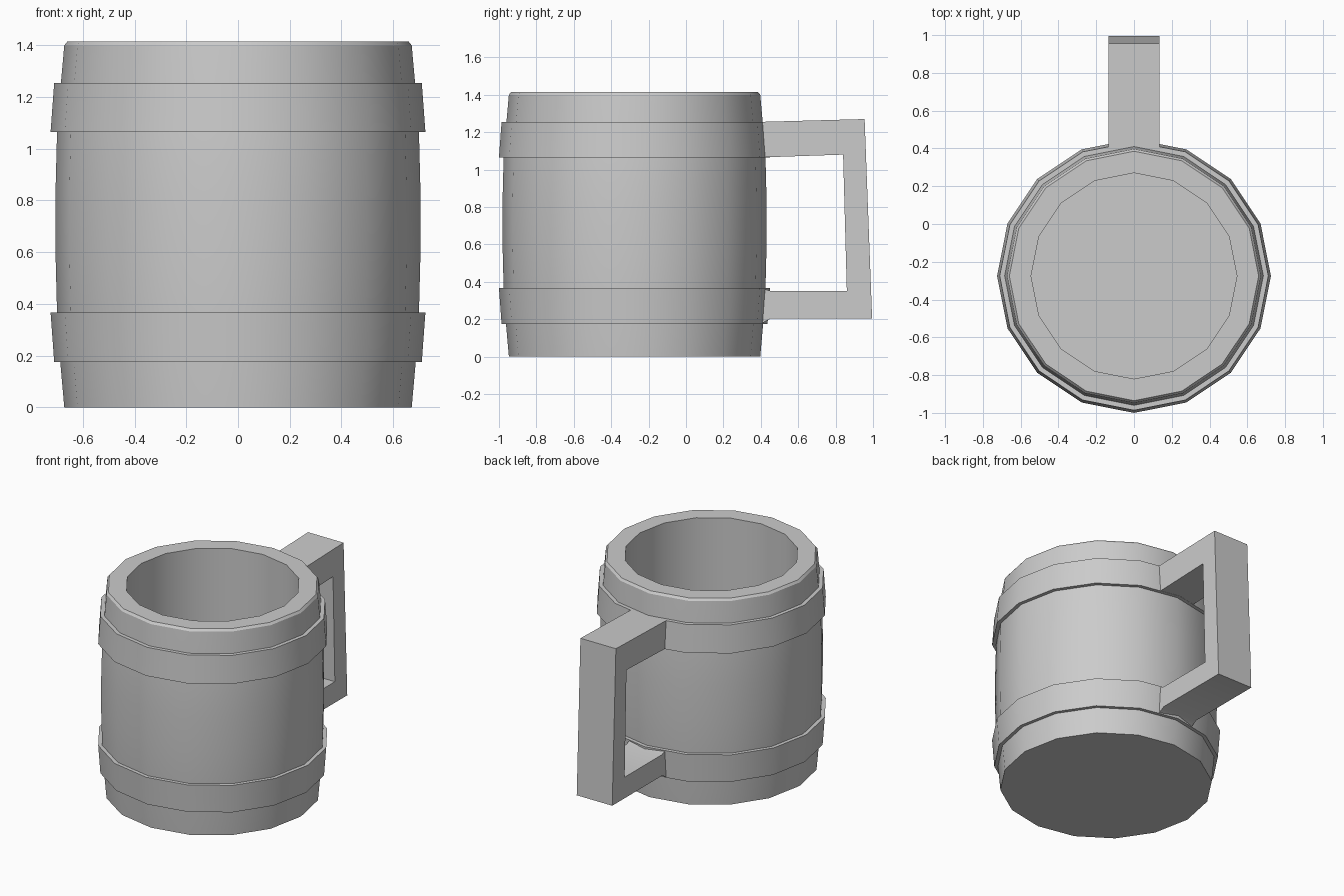
import bpy, bmesh, math

if "Cube" in bpy.data.objects:
    bpy.data.objects.remove(bpy.data.objects["Cube"])

SIDES = 16
CY = -0.275          # axis of the mug body
HALF_W = 0.135       # half width of the handle


def finish(bm, name):
    bmesh.ops.recalc_face_normals(bm, faces=bm.faces[:])
    mesh = bpy.data.meshes.new(name)
    bm.to_mesh(mesh)
    bm.free()
    ob = bpy.data.objects.new(name, mesh)
    bpy.context.collection.objects.link(ob)
    bpy.ops.object.select_all(action='DESELECT')
    ob.select_set(True)
    bpy.context.view_layer.objects.active = ob
    bpy.ops.object.shade_smooth_by_angle(angle=math.radians(30))
    return ob


def lathe(name, profile, closed):
    """Turn a (radius, z) profile; open profiles get a cap at both ends."""
    bm = bmesh.new()
    rings = []
    for r, z in profile:
        rings.append([bm.verts.new((r * math.cos(a), CY + r * math.sin(a), z))
                      for a in (2 * math.pi * i / SIDES for i in range(SIDES))])
    pairs = list(zip(rings, rings[1:]))
    if closed:
        pairs.append((rings[-1], rings[0]))
    else:
        bm.faces.new(rings[0])
        bm.faces.new(rings[-1])
    for lo, hi in pairs:
        for i in range(SIDES):
            j = (i + 1) % SIDES
            bm.faces.new((lo[i], lo[j], hi[j], hi[i]))
    return finish(bm, name)


# Barrel body, hollow, with a softened rim
lathe("mug_body", [
    (0.672, 0.0), (0.688, 0.18), (0.70, 0.365), (0.706, 0.60), (0.706, 0.83),
    (0.70, 1.065), (0.685, 1.255), (0.672, 1.40), (0.66, 1.415),
    (0.545, 1.415), (0.545, 0.12)], closed=False)

# Two hoops, each flaring toward the middle of the barrel
for name, z_wide, z_narrow in (("upper_hoop", 1.065, 1.255),
                               ("lower_hoop", 0.367, 0.175)):
    lathe(name, [(0.725, z_wide), (0.711, z_narrow),
                 (0.67, z_narrow), (0.68, z_wide)], closed=True)

# Square handle: a side outline (y, z) extruded across x
outer = [(0.40, 1.255), (0.955, 1.27), (0.995, 0.205), (0.455, 0.205), (0.40, 0.175)]
inner = [(0.40, 0.367), (0.455, 0.35), (0.86, 0.35), (0.84, 1.08), (0.40, 1.065)]
bm = bmesh.new()
face = bm.faces.new([bm.verts.new((-HALF_W, y, z)) for y, z in outer + inner])
ext = bmesh.ops.extrude_face_region(bm, geom=[face])
moved = [g for g in ext["geom"] if isinstance(g, bmesh.types.BMVert)]
bmesh.ops.translate(bm, verts=moved, vec=(2 * HALF_W, 0, 0))
if not any(all(v.co.x < 0 for v in f.verts) for f in bm.faces):
    bm.faces.new([v for v in bm.verts if v.co.x < 0])
finish(bm, "handle")
